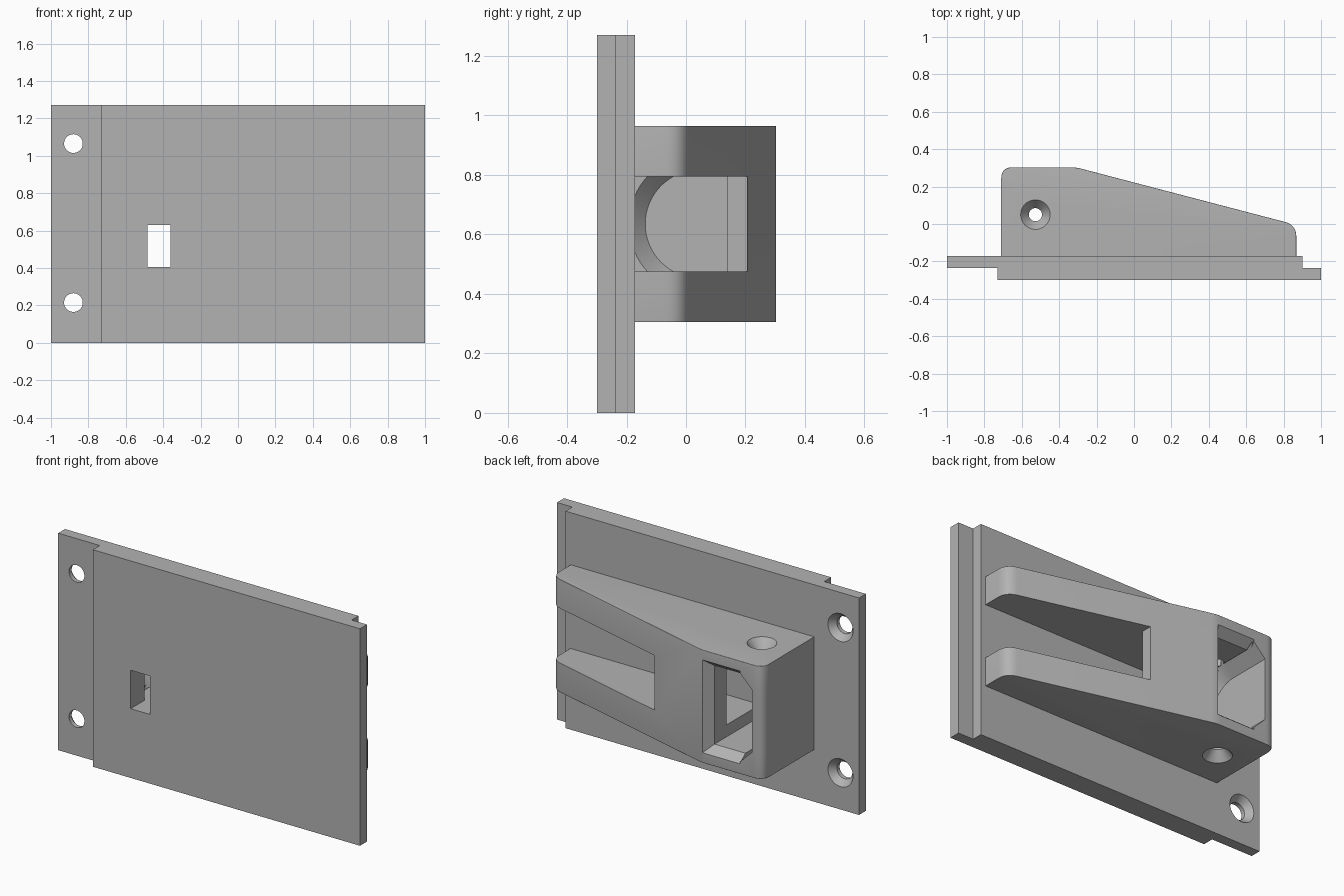
import bpy, bmesh, math
from mathutils import Vector

cube = bpy.data.objects.get("Cube")
if cube:
    bpy.data.objects.remove(cube, do_unlink=True)

grey = bpy.data.materials.new("matte_grey")
colour = (0.45, 0.45, 0.45, 1)
grey.diffuse_color = colour
grey.use_nodes = True
grey.node_tree.nodes["Principled BSDF"].inputs["Base Color"].default_value = colour

MID = 0.635          # height of the mirror plane
BORE_Y = 0.045       # axis of the round bore


def loft(name, ring_a, ring_b, tweak=None):
    """Closed solid between two rings with the same number of points."""
    bm = bmesh.new()
    a = [bm.verts.new(p) for p in ring_a]
    b = [bm.verts.new(p) for p in ring_b]
    bm.faces.new(a)
    bm.faces.new(b)
    for i in range(len(a)):
        j = (i + 1) % len(a)
        bm.faces.new((a[i], a[j], b[j], b[i]))
    bmesh.ops.recalc_face_normals(bm, faces=bm.faces)
    if tweak:
        tweak(bm)
    mesh = bpy.data.meshes.new(name)
    bm.to_mesh(mesh)
    bm.free()
    mesh.materials.append(grey)
    ob = bpy.data.objects.new(name, mesh)
    bpy.context.collection.objects.link(ob)
    return ob


def upright(name, outline, z0, z1, tweak=None):
    return loft(name, [(x, y, z0) for x, y in outline],
                [(x, y, z1) for x, y in outline], tweak)


def rect_ring(y, x0, x1, half):
    return [(x0, y, MID - half), (x1, y, MID - half),
            (x1, y, MID + half), (x0, y, MID + half)]


def box(name, x0, x1, y0, y1, z0, z1):
    return upright(name, [(x0, y0), (x1, y0), (x1, y1), (x0, y1)], z0, z1)


def circle(centre, r, axis, n=40):
    """Ring of points around the y or z axis."""
    pts = []
    for i in range(n):
        t = 2 * math.pi * i / n
        u, v = r * math.cos(t), r * math.sin(t)
        pts.append(Vector(centre) + Vector((u, 0, v) if axis == "y" else (u, v, 0)))
    return pts


def u_ring(x, r, n=32):
    """U outline: half circle towards the plate, open towards the back."""
    pts = [(x, 0.36, MID + r)]
    for i in range(n + 1):
        t = math.pi / 2 + math.pi * i / n
        pts.append((x, BORE_Y + r * math.cos(t), MID + r * math.sin(t)))
    return pts + [(x, 0.36, MID - r)]


def cut(target, cutter):
    mod = target.modifiers.new("cut", "BOOLEAN")
    mod.operation = "DIFFERENCE"
    mod.solver = "EXACT"
    mod.object = cutter
    bpy.context.view_layer.objects.active = target
    bpy.ops.object.modifier_apply(modifier=mod.name)
    bpy.data.objects.remove(cutter, do_unlink=True)


def rounded(points):
    """Outline from (x, y, radius) corners."""
    out = []
    for i, (x, y, r) in enumerate(points):
        p = Vector((x, y))
        if r == 0:
            out.append(p)
            continue
        a = p + (Vector(points[i - 1][:2]) - p).normalized() * r
        b = p + (Vector(points[(i + 1) % len(points)][:2]) - p).normalized() * r
        for k in range(9):
            t = k / 8
            out.append(a * (1 - t) ** 2 + p * 2 * t * (1 - t) + b * t * t)
    return out


def soften_rims(bm):
    """Round the rims along the back, the slope and the tip."""
    rims = []
    for e in bm.edges:
        p, q = (v.co for v in e.verts)
        flat = abs(p.z - q.z) < 1e-5
        end = max(p.x, q.x) < -0.709
        base = max(p.y, q.y) < -0.19
        if flat and not end and not base:
            rims.append(e)
    bmesh.ops.bevel(bm, geom=rims, offset=0.03, segments=5, profile=0.5,
                    affect="EDGES", clamp_overlap=True)


# Mounting plate with a lapped flange on each side
plate = upright("mounting_plate",
                [(-0.73, -0.30), (1, -0.30), (1, -0.235), (0.9, -0.235),
                 (0.9, -0.172), (-1, -0.172), (-1, -0.235), (-0.73, -0.235)], 0, 1.27)

# Plate slot and countersunk screw holes
cut(plate, box("slot_cutter", -0.485, -0.36, -0.4, 0, 0.405, 0.63))
for z in (0.215, 1.065):
    c = -0.88
    cut(plate, loft("hole_cutter", circle((c, -0.4, z), 0.05, "y"),
                    circle((c, 0, z), 0.05, "y")))
    cut(plate, loft("sink_cutter", circle((c, -0.21, z), 0.05, "y"),
                    circle((c, -0.17, z), 0.083, "y")))

# Wedge-shaped bracket
bracket = upright("bracket", rounded([
    (-0.71, -0.2, 0), (-0.71, 0.303, 0.06), (-0.31, 0.303, 0.03),
    (0.868, -0.005, 0.065), (0.868, -0.2, 0)]), 0.305, 0.965, soften_rims)

# Channel under the bridge and gap between the two arms
cut(bracket, upright("channel_cutter",
                     [(-0.45, -0.25), (1, -0.25), (1, 0.4), (0.06, 0.4),
                      (0.06, 0.14), (-0.45, 0.14)], 0.475, 0.795))

# Pocket behind the slot, with a flared mouth
cut(bracket, loft("pocket_cutter", rect_ring(-0.25, -0.585, -0.36, 0.23),
                  rect_ring(0.4, -0.585, -0.36, 0.23)))
cut(bracket, loft("mouth_cutter", rect_ring(0.25, -0.585, -0.36, 0.23),
                  rect_ring(0.31, -0.56, -0.313, 0.277)))

# U-shaped bore through the end wall, flared on its inner side
cut(bracket, loft("bore_cutter", u_ring(-0.8, 0.182), u_ring(-0.5, 0.182)))
cut(bracket, loft("flare_cutter", u_ring(-0.64, 0.182), u_ring(-0.56, 0.262)))

# Countersunk pivot screw holes through both lugs
pivot = (-0.527, 0.05)
cut(bracket, loft("pivot_cutter", circle((*pivot, 0.2), 0.035, "z"),
                  circle((*pivot, 1.1), 0.035, "z")))
for side in (-1, 1):
    cut(bracket, loft("pivot_sink_cutter",
                      circle((*pivot, MID + side * 0.275), 0.035, "z"),
                      circle((*pivot, MID + side * 0.335), 0.083, "z")))

# Smooth shading with sharp edges kept
bpy.ops.object.select_all(action="DESELECT")
for ob in (plate, bracket):
    ob.select_set(True)
bpy.context.view_layer.objects.active = bracket
bpy.ops.object.shade_smooth_by_angle(angle=math.radians(30))
